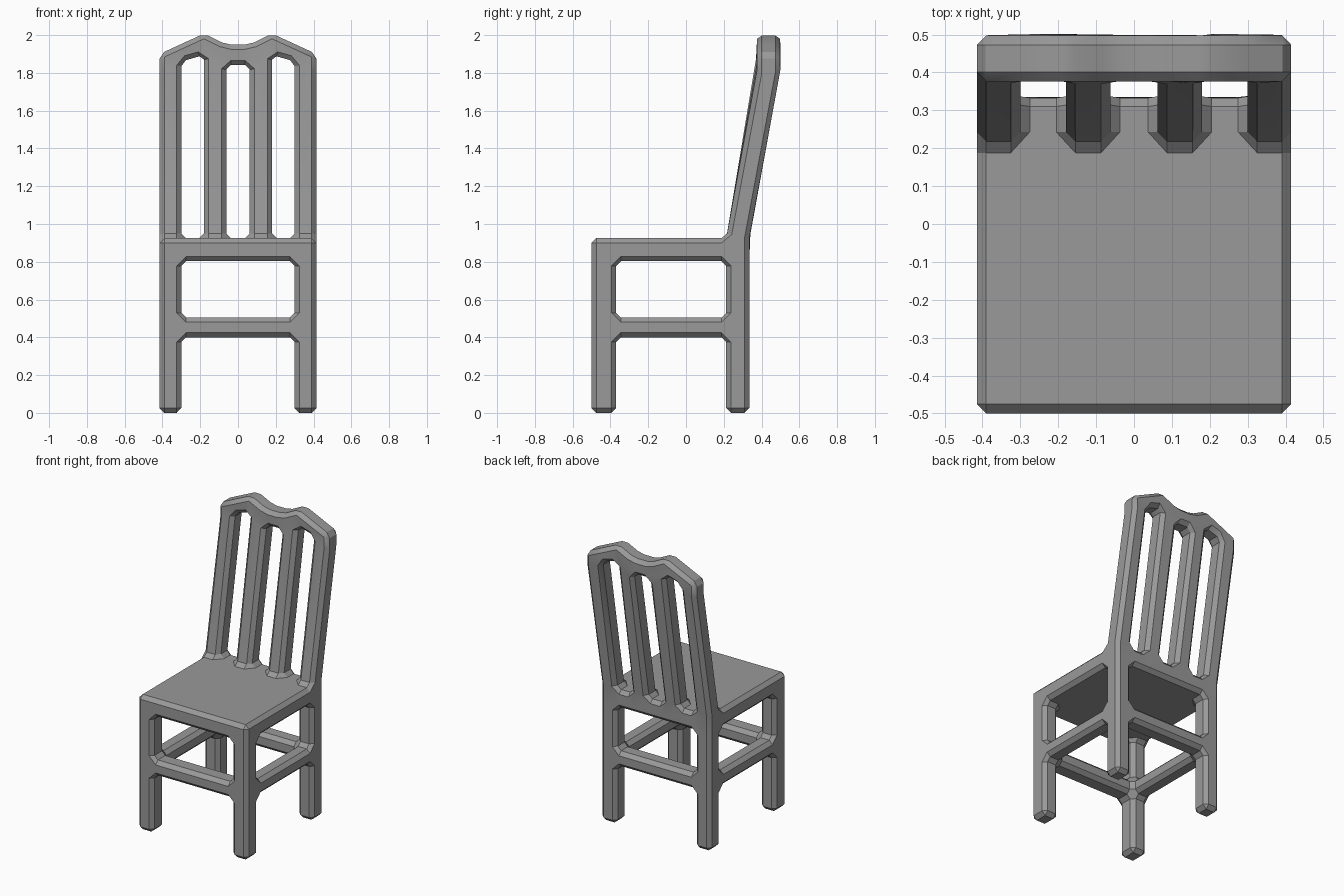
import bpy, bmesh
from mathutils import Vector

if "Cube" in bpy.data.objects:
    bpy.data.objects.remove(bpy.data.objects["Cube"])

# Grid lines that bound every leg, rail, slat and the seat
X = [-0.415, -0.30, -0.18, -0.062, 0.062, 0.18, 0.30, 0.415]
Y = [-0.5, -0.37, 0.213, 0.335]
Z = [0.0, 0.40, 0.505, 0.803, 0.925, 1.8, 1.9]
LEAN = 0.163

# Crest rail: underside and top height for each distance from the centre
CREST = {0.415: (1.80, 1.90), 0.30: (1.86, 1.953),
         0.18: (1.895, 2.008), 0.062: (1.842, 1.95)}


def filled(i, j, k):
    """Is this grid cell part of the chair?"""
    if not (0 <= i < 7 and 0 <= j < 3 and 0 <= k < 6):
        return False
    side, end = i in (0, 6), j in (0, 2)
    if k in (0, 2):            # legs
        return side and end
    if k == 1:                 # stretcher ring
        return side or end
    if k == 3:                 # seat
        return True
    if k == 4:                 # back posts and slats
        return j == 2 and i % 2 == 0
    return j == 2              # crest rail


def place(i, j, k):
    x, y, z = X[i], Y[j], Z[k]
    if k >= 5:                 # lean the back and curve the crest
        y += LEAN
        z = CREST[abs(x)][k - 5]
    return Vector((x, y, z))


bm = bmesh.new()
verts = {}


def vert(key):
    if key not in verts:
        verts[key] = bm.verts.new(place(*key))
    return verts[key]


# Skin the outside of the filled cells
for i in range(7):
    for j in range(3):
        for k in range(6):
            if not filled(i, j, k):
                continue
            for axis in range(3):
                for s in (0, 1):
                    n = [i, j, k]
                    n[axis] += 2 * s - 1
                    if filled(*n):
                        continue
                    u, v = (axis + 1) % 3, (axis + 2) % 3
                    loop = []
                    for a, b in ((0, 0), (1, 0), (1, 1), (0, 1)):
                        c = [i, j, k]
                        c[axis] += s
                        c[u] += a
                        c[v] += b
                        loop.append(vert(tuple(c)))
                    bm.faces.new(loop if s else loop[::-1])

# Chamfer every real corner, inside and outside, with rounded mitres
bm.normal_update()
edges = [e for e in bm.edges if e.calc_face_angle(0) > 0.3]
bmesh.ops.bevel(bm, geom=edges, offset=0.025, offset_type='OFFSET', segments=1,
                profile=0.5, affect='EDGES', clamp_overlap=True,
                miter_outer='ARC', spread=0.01)
bmesh.ops.recalc_face_normals(bm, faces=bm.faces[:])

mesh = bpy.data.meshes.new("chair")
bm.to_mesh(mesh)
bm.free()
chair = bpy.data.objects.new("chair", mesh)
bpy.context.collection.objects.link(chair)

# Dark grey finish
paint = bpy.data.materials.new("dark_grey")
paint.diffuse_color = (0.32, 0.32, 0.32, 1)
paint.use_nodes = True
paint.node_tree.nodes["Principled BSDF"].inputs["Base Color"].default_value = paint.diffuse_color
mesh.materials.append(paint)

bpy.context.view_layer.objects.active = chair
chair.select_set(True)
bpy.ops.object.shade_smooth_by_angle(angle=0.52)
